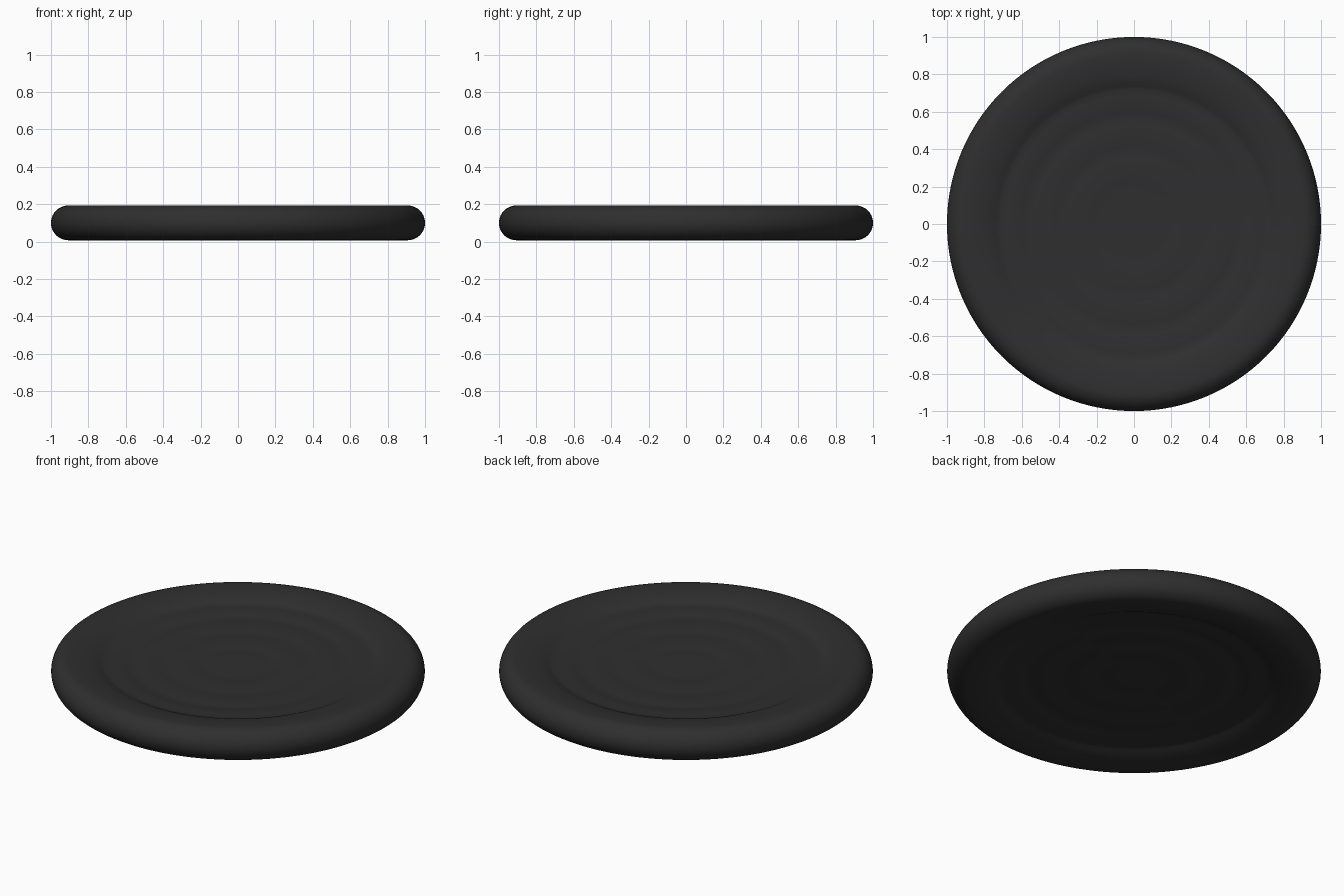
import bpy, bmesh, math

if "Cube" in bpy.data.objects:
    bpy.data.objects.remove(bpy.data.objects["Cube"])

SEG = 128
MID = 0.1      # height of the symmetry plane
HALF = 0.093   # half thickness of the rim

rubber = bpy.data.materials.new("matte_black")
rubber.diffuse_color = (0.028, 0.028, 0.028, 1)
rubber.use_nodes = True
rubber.node_tree.nodes["Principled BSDF"].inputs["Base Color"].default_value = rubber.diffuse_color

# Upper half profile (radius, height above middle): recessed centre with
# shallow concentric steps, rolling up to a rounded rim
half = [(0.10, 0.041), (0.17, 0.041), (0.20, 0.040), (0.23, 0.044),
        (0.28, 0.046), (0.36, 0.044), (0.39, 0.042), (0.42, 0.046),
        (0.48, 0.049), (0.54, 0.048), (0.57, 0.045), (0.60, 0.051),
        (0.64, 0.056), (0.69, 0.057), (0.72, 0.057), (0.735, 0.062),
        (0.76, 0.073), (0.79, 0.081), (0.83, 0.088), (0.87, 0.092)]
for i in range(10):
    a = math.radians(90 - i * 9)
    half.append((0.907 + HALF * math.cos(a), HALF * math.sin(a)))
half.append((1.0, 0.0))
profile = [(r, MID + h) for r, h in half]
profile += [(r, MID - h) for r, h in reversed(half[:-1])]

# Spin the profile into a closed disc
bm = bmesh.new()
rings = []
for r, z in profile:
    rings.append([bm.verts.new((r * math.cos(2 * math.pi * k / SEG),
                                r * math.sin(2 * math.pi * k / SEG), z))
                  for k in range(SEG)])
for a, b in zip(rings, rings[1:]):
    for k in range(SEG):
        n = (k + 1) % SEG
        bm.faces.new((a[k], b[k], b[n], a[n]))
bm.faces.new(rings[0])
bm.faces.new(rings[-1][::-1])
bmesh.ops.recalc_face_normals(bm, faces=bm.faces[:])
for f in bm.faces:
    f.smooth = True

mesh = bpy.data.meshes.new("ringed_disc")
bm.to_mesh(mesh)
bm.free()
mesh.materials.append(rubber)
disc = bpy.data.objects.new("ringed_disc", mesh)
bpy.context.collection.objects.link(disc)
